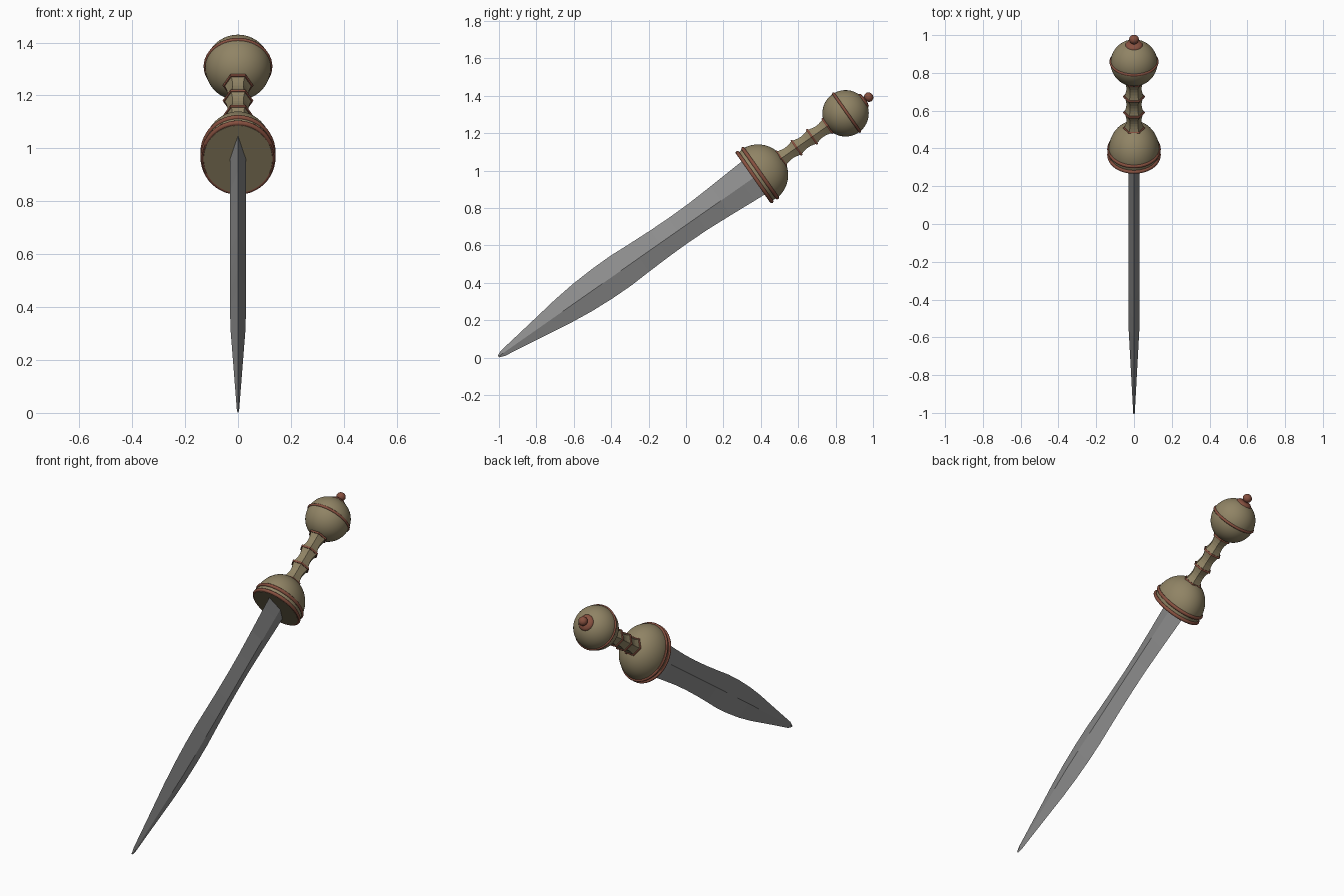
import bpy, bmesh
from math import pi, sin, cos, radians
from mathutils import Matrix, Vector

cube = bpy.data.objects.get("Cube")
if cube:
    bpy.data.objects.remove(cube, do_unlink=True)

# Everything is modelled upright (tip at origin), then leaned back by this matrix
POSE = Matrix.Translation((0, -1.003, 0.006)) @ Matrix.Rotation(radians(-55), 4, 'X')


def material(name, rgb, rough=0.6):
    m = bpy.data.materials.new(name)
    m.use_nodes = True
    m.diffuse_color = (*rgb, 1)
    bsdf = m.node_tree.nodes["Principled BSDF"]
    bsdf.inputs["Base Color"].default_value = (*rgb, 1)
    bsdf.inputs["Roughness"].default_value = rough
    return m


STEEL = material("steel grey", (0.27, 0.27, 0.27))
BONE = material("dull tan", (0.28, 0.23, 0.13))
BROWN = material("red brown", (0.24, 0.08, 0.05))


def loft(name, loops, mat, smooth=True, ring=False):
    """Skin a stack of equal-length loops; cap the ends, or join them for a ring."""
    bm = bmesh.new()
    rows = [[bm.verts.new(p) for p in loop] for loop in loops]
    n = len(rows[0])
    pairs = list(zip(rows, rows[1:])) + ([(rows[-1], rows[0])] if ring else [])
    for a, b in pairs:
        for i in range(n):
            j = (i + 1) % n
            bm.faces.new((a[i], a[j], b[j], b[i]))
    if not ring:
        bm.faces.new(rows[0][::-1])
        bm.faces.new(rows[-1])
    bmesh.ops.recalc_face_normals(bm, faces=bm.faces)
    me = bpy.data.meshes.new(name)
    bm.to_mesh(me)
    bm.free()
    me.transform(POSE)
    me.materials.append(mat)
    ob = bpy.data.objects.new(name, me)
    bpy.context.collection.objects.link(ob)
    if smooth:
        bpy.context.view_layer.objects.active = ob
        ob.select_set(True)
        bpy.ops.object.shade_smooth_by_angle(angle=radians(40))
        ob.select_set(False)
    return ob


def turned(name, profile, mat, sides=48, sx=1.0, **kw):
    """Lathe a list of (radius, height) about the sword's axis."""
    steps = [2 * pi * i / sides for i in range(sides)]
    return loft(name, [[(r * sx * cos(a), r * sin(a), h) for a in steps]
                       for r, h in profile], mat, **kw)


def band(name, radius, height, thick, sides=48, sx=1.0, **kw):
    steps = [2 * pi * i / 10 for i in range(10)]
    return turned(name, [(radius + thick * cos(a), height + thick * sin(a)) for a in steps],
                  BROWN, sides, sx, ring=True, **kw)


def arc(radius, depth, centre, start, end, n=20):
    angles = [radians(start + (end - start) * i / n) for i in range(n + 1)]
    return [(radius * cos(a), centre + depth * sin(a)) for a in angles]


# Blade: diamond section, leaf-shaped outline as (height, half width)
outline = [(0, .006), (.03, .018), (.13, .032), (.28, .054), (.42, .075), (.55, .089),
           (.68, .096), (.8, .097), (.92, .091), (1.05, .086), (1.17, .084),
           (1.3, .086), (1.45, .094), (1.6, .104), (1.69, .109)]
sections = []
for s, w in outline:
    t = min(.03, .004 + .045 * s)
    sections.append([(t, 0, s), (0, w, s), (-t, 0, s), (0, -w, s)])
loft("blade", sections, STEEL, smooth=False)

# Guard: oval dome with a flat face and two bands
GUARD_OVAL = 0.84
turned("guard", [(.155, 1.662)] + arc(.16, .155, 1.70, 0, 89), BONE, sx=GUARD_OVAL)
for label, h in (("lower", 1.672), ("upper", 1.708)):
    band(f"guard_band_{label}", .159, h, .010, sx=GUARD_OVAL)

# Grip: six-sided, with three hollowed finger sections and a ring at each joint
START, STEP, COUNT = 1.845, 0.101, 3
grip = []
for i in range(COUNT * 6 + 1):
    grip.append((.052 - .012 * sin(pi * (i % 6) / 6), START + STEP * i / 6))
turned("grip", grip, BONE, sides=6, smooth=False)
for i in range(COUNT + 1):
    band(f"grip_ring_{i + 1}", .052, START + STEP * i, .006, sides=6, smooth=False)

# Pommel: ball with an equator band and a stemmed knob
turned("pommel", arc(.124, .124, 2.266, -89, 89, 32), BONE)
band("pommel_band", .122, 2.273, .008)
turned("knob_flange", [(.047, 2.372), (.046, 2.381), (.038, 2.391), (.015, 2.396)], BROWN, sides=24)
turned("knob", [(.015, 2.385)] + arc(.026, .024, 2.417, -54, 88, 12), BROWN, sides=24)
